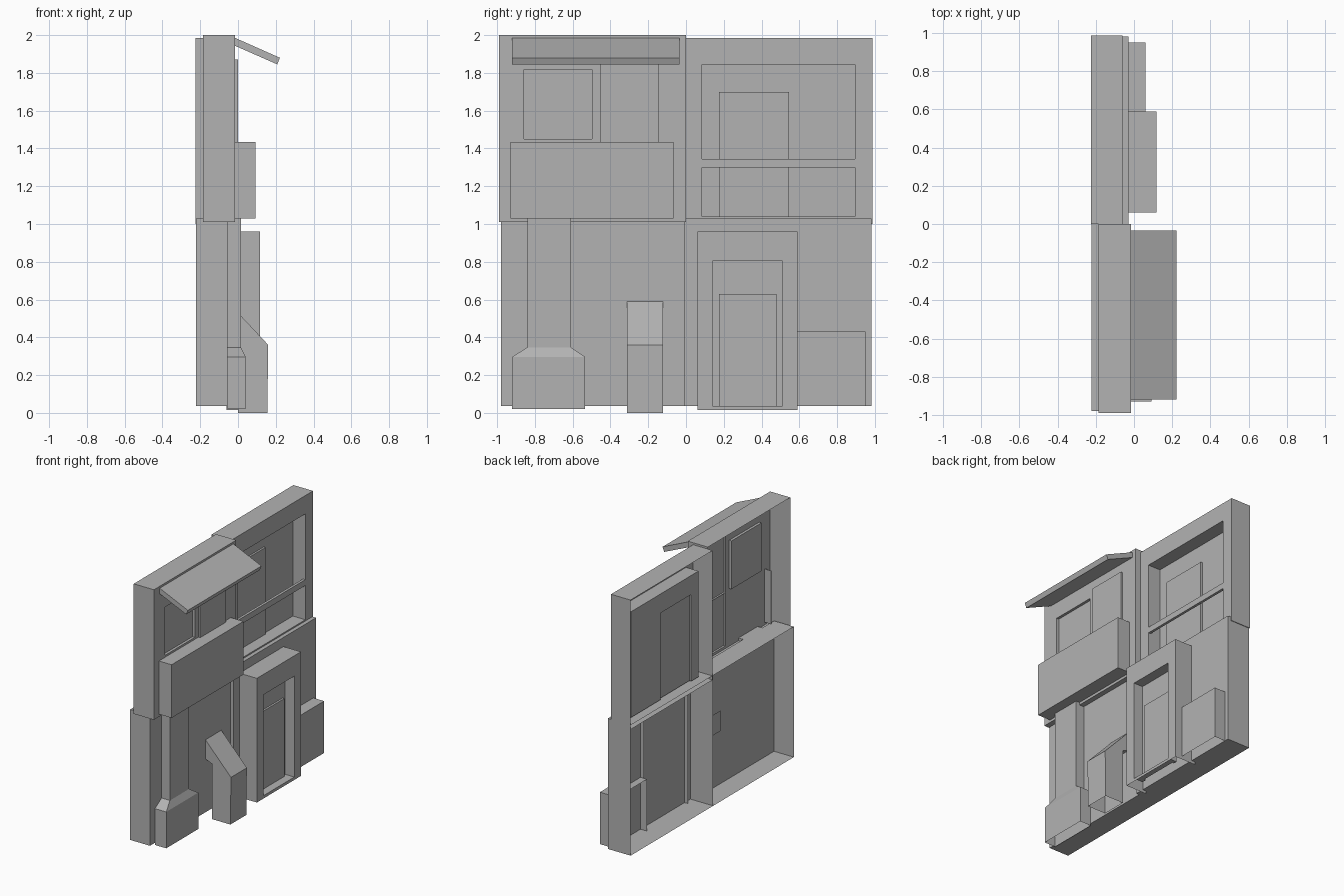
import bpy, bmesh

if "Cube" in bpy.data.objects:
    bpy.data.objects.remove(bpy.data.objects["Cube"])

# Mid-grey plaster shared by all parts
plaster = bpy.data.materials.new("plaster")
plaster.diffuse_color = (0.45, 0.45, 0.45, 1.0)
plaster.use_nodes = True
plaster.node_tree.nodes["Principled BSDF"].inputs["Base Color"].default_value = plaster.diffuse_color


def finish(name, bm, open_bottom=False):
    bmesh.ops.remove_doubles(bm, verts=bm.verts, dist=1e-5)
    bmesh.ops.recalc_face_normals(bm, faces=bm.faces)
    # Open shells must face outward (+x is the street side)
    front = max(bm.faces, key=lambda f: f.calc_center_median().x)
    if front.normal.x < 0:
        bmesh.ops.reverse_faces(bm, faces=bm.faces)
    if open_bottom:
        low = min(v.co.z for v in bm.verts) + 1e-4
        bmesh.ops.delete(bm, geom=[f for f in bm.faces if all(v.co.z < low for v in f.verts)],
                         context='FACES')
    bmesh.ops.dissolve_limit(bm, angle_limit=0.01, verts=bm.verts, edges=bm.edges)
    me = bpy.data.meshes.new(name)
    bm.to_mesh(me)
    bm.free()
    me.materials.append(plaster)
    ob = bpy.data.objects.new(name, me)
    bpy.context.collection.objects.link(ob)
    return ob


def relief(name, back, front, rect, features=(), open_bottom=False):
    """Open-backed shell; each feature (y0, y1, z0, z1, x) raises or sinks the front."""
    areas = [(*rect, front), *features]
    ys = sorted({v for a in areas for v in a[0:2]})
    zs = sorted({v for a in areas for v in a[2:4]})
    bm = bmesh.new()

    def quad(*pts):
        bm.faces.new([bm.verts.new(p) for p in pts])

    def depth(i, j):
        if not (0 <= i < len(ys) - 1 and 0 <= j < len(zs) - 1):
            return back
        y, z = (ys[i] + ys[i + 1]) / 2, (zs[j] + zs[j + 1]) / 2
        return [a[4] for a in areas if a[0] < y < a[1] and a[2] < z < a[3]][-1]

    for i in range(len(ys)):
        for j in range(len(zs)):
            d, dl, db = depth(i, j), depth(i - 1, j), depth(i, j - 1)
            y, z = ys[i], zs[j]
            if i < len(ys) - 1 and j < len(zs) - 1:
                y1, z1 = ys[i + 1], zs[j + 1]
                quad((d, y, z), (d, y1, z), (d, y1, z1), (d, y, z1))
            if j < len(zs) - 1 and d != dl:
                z1 = zs[j + 1]
                quad((d, y, z), (d, y, z1), (dl, y, z1), (dl, y, z))
            if i < len(ys) - 1 and d != db:
                y1 = ys[i + 1]
                quad((d, y, z), (db, y, z), (db, y1, z), (d, y1, z))
    return finish(name, bm, open_bottom)


def loft(name, rings, open_bottom=False):
    """Solid through matching rings of points."""
    bm = bmesh.new()
    vs = [[bm.verts.new(p) for p in r] for r in rings]
    n = len(vs[0])
    for a, b in zip(vs, vs[1:]):
        for k in range(n):
            bm.faces.new((a[k], a[(k + 1) % n], b[(k + 1) % n], b[k]))
    bm.faces.new(vs[0])
    bm.faces.new(vs[-1])
    return finish(name, bm, open_bottom)


def extrude_y(name, profile, y0, y1, open_bottom=False):
    return loft(name, [[(x, y, z) for x, z in profile] for y in (y0, y1)], open_bottom)


def box(name, x0, x1, y0, y1, z0, z1):
    return extrude_y(name, [(x0, z0), (x1, z0), (x1, z1), (x0, z1)], y0, y1)


# Four facade modules, open at the back
relief("lower_left_wall", -0.222, -0.055, (-0.98, -0.01, 0.037, 1.03))
relief("lower_right_wall", -0.222, -0.03, (-0.01, 0.983, 0.037, 1.03))
relief("upper_left_wall", -0.185, -0.015, (-0.99, 0.0, 1.01, 2.0), [
    (-0.857, -0.497, 1.45, 1.817, -0.035),  # sunken window
    (-0.455, -0.143, 1.03, 1.87, 0.0),      # raised door
])
relief("upper_right_wall", -0.225, -0.06, (0.0, 0.988, 1.0, 1.985), [
    (0.085, 0.895, 1.04, 1.845, -0.165),    # loggia recess
    (0.175, 0.545, 1.04, 1.70, -0.15),      # loggia door
])

# Loggia handrail
box("loggia_rail", -0.08, -0.06, 0.085, 0.895, 1.30, 1.345)

# Balcony, its wall returns and the sloped awning
relief("balcony", -0.015, 0.092, (-0.93, -0.065, 1.03, 1.435))
for side, y in (("left", -0.93), ("right", -0.071)):
    box("balcony_return_" + side, -0.07, -0.015, y, y + 0.006, 1.03, 1.435)
extrude_y("awning", [(-0.015, 1.985), (-0.015, 1.943), (0.208, 1.845), (0.222, 1.88)],
          -0.92, -0.035)

# Entrance surround with sunken door, and the planter beside it
relief("entrance", -0.06, 0.117, (0.06, 0.59, 0.015, 0.96), [
    (0.14, 0.51, 0.037, 0.805, 0.04),
    (0.175, 0.48, 0.037, 0.63, 0.055),
], open_bottom=True)
relief("side_block", -0.085, 0.06, (0.59, 0.95, 0.037, 0.432), open_bottom=True)

# Pilaster with a wider chamfered base
sections = [(0.02, -0.92, -0.535, 0.04), (0.297, -0.92, -0.535, 0.04),
            (0.347, -0.84, -0.61, 0.015), (1.03, -0.84, -0.61, 0.015)]
loft("pilaster", [[(-0.055, a, z), (x, a, z), (x, b, z), (-0.055, b, z)]
                  for z, a, b, x in sections], open_bottom=True)

# Bent duct rising from the ground into the wall
extrude_y("duct", [(-0.07, 0.605), (0.16, 0.36), (0.155, 0.0), (0.0, 0.0),
                   (0.0, 0.42), (-0.07, 0.45)], -0.313, -0.122, open_bottom=True)
